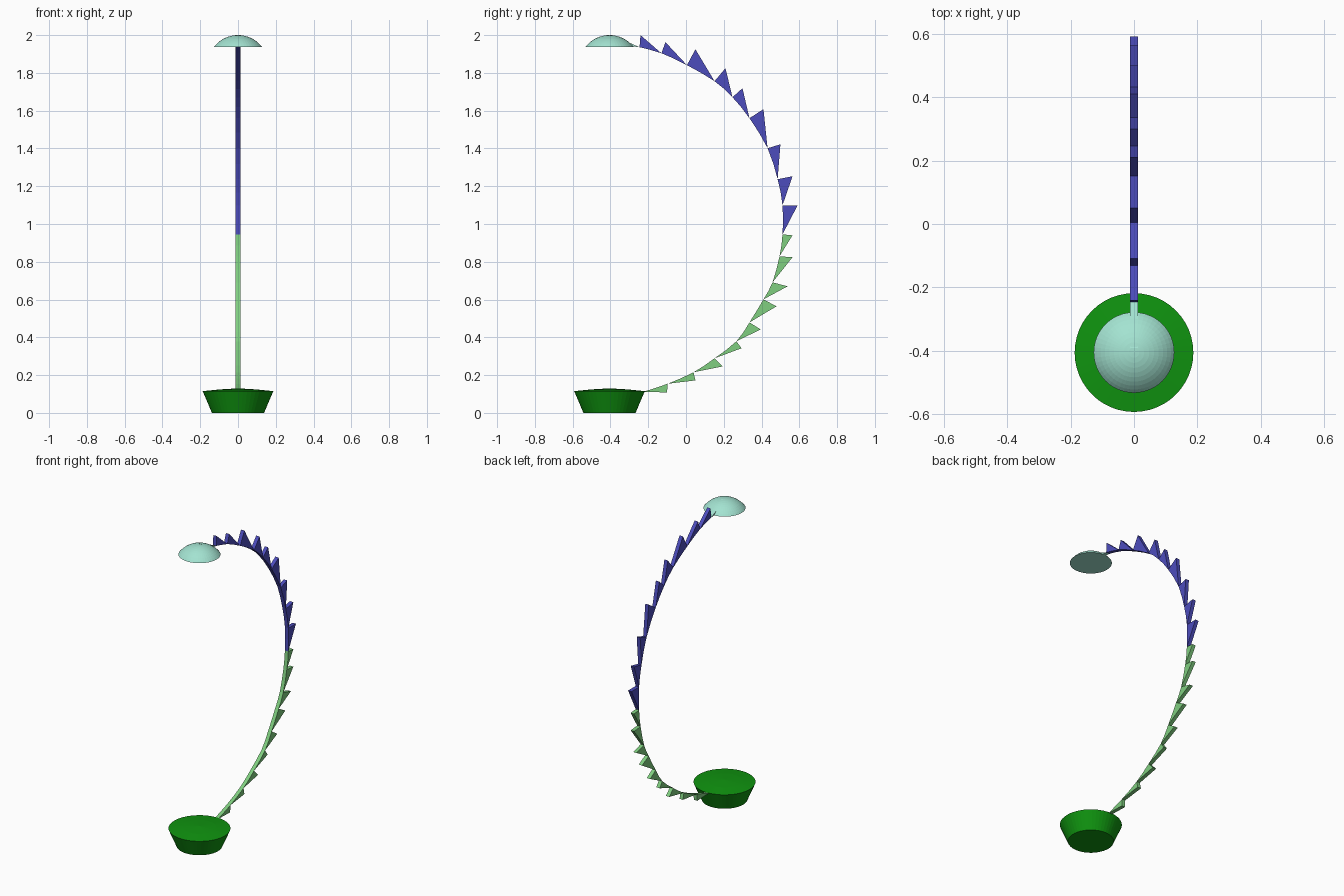
import bpy, bmesh, math
from mathutils import Vector

if "Cube" in bpy.data.objects:
    bpy.data.objects.remove(bpy.data.objects["Cube"])

CY = -0.405      # y of the pot and cap axis
HALF = 0.0125    # half width of the toothed strip


def material(name, rgb):
    lin = [c / 12.92 if c <= 0.04045 else ((c + 0.055) / 1.055) ** 2.4 for c in rgb]
    m = bpy.data.materials.new(name)
    m.diffuse_color = (*lin, 1)
    m.use_nodes = True
    m.node_tree.nodes["Principled BSDF"].inputs["Base Color"].default_value = m.diffuse_color
    return m


dark_green = material("dark green", (0.06, 0.58, 0.06))
light_green = material("light green", (0.50, 0.81, 0.50))
blue = material("indigo blue", (0.30, 0.30, 0.74))
mint = material("mint", (0.64, 0.89, 0.82))


def finish(name, bm, mat):
    bmesh.ops.recalc_face_normals(bm, faces=bm.faces)
    me = bpy.data.meshes.new(name)
    bm.to_mesh(me)
    bm.free()
    me.materials.append(mat)
    ob = bpy.data.objects.new(name, me)
    bpy.context.collection.objects.link(ob)
    return ob


def lathe(name, profile, mat, n=48):
    """Spin an (r, z) profile that starts and ends on the axis."""
    bm = bmesh.new()
    vs = [bm.verts.new((r, CY, z)) for r, z in profile]
    es = [bm.edges.new(p) for p in zip(vs, vs[1:])]
    bmesh.ops.spin(bm, geom=vs + es, cent=(0, CY, 0), axis=(0, 0, 1),
                   angle=math.tau, steps=n, use_duplicate=False)
    bmesh.ops.remove_doubles(bm, verts=bm.verts, dist=1e-5)
    return finish(name, bm, mat)


def add_prism(bm, outline):
    """Extrude a (y, z) outline across the strip width."""
    a = [bm.verts.new((-HALF, y, z)) for y, z in outline]
    b = [bm.verts.new((HALF, y, z)) for y, z in outline]
    bm.faces.new(a)
    bm.faces.new(b[::-1])
    for i in range(len(a)):
        j = (i + 1) % len(a)
        bm.faces.new((a[i], b[i], b[j], a[j]))


# Pot with a slightly raised top
lathe("pot", [(0, 0), (0.138, 0), (0.187, 0.115), (0.1, 0.124), (0, 0.13)], dark_green)

# Domed cap: slice of a sphere, flat underneath
R_CAP, H_CAP = 0.127, 0.062
R = (R_CAP ** 2 + H_CAP ** 2) / (2 * H_CAP)
full = math.asin(R_CAP / R)
arc = [(R * math.sin(full * i / 9), 2 - R + R * math.cos(full * i / 9)) for i in range(9, -1, -1)]
lathe("cap", [(0, 2 - H_CAP)] + arc, mint)

# Curved strip: points where teeth meet, and the tooth tips (y, z)
base = [(-.246, 1.936), (-.13, 1.904), (.005, 1.841), (.151, 1.756), (.246, 1.671),
        (.336, 1.56), (.432, 1.401), (.485, 1.237), (.511, 1.099), (.511, .945),
        (.495, .829), (.458, .691), (.41, .601), (.336, .479), (.267, .379),
        (.151, .289), (.04, .215), (-.098, .154), (-.225, .112)]
tips = [(-.241, 2.0), (-.109, 1.963), (.05, 1.925), (.209, 1.825), (.299, 1.719),
        (.41, 1.608), (.5, 1.422), (.564, 1.253), (.591, 1.099), (.564, .94),
        (.564, .824), (.538, .67), (.479, .564), (.395, .442), (.294, .342),
        (.193, .246), (.05, .172), (-.10, .108)]


def middle(i):
    """Smooth midpoint of the inner edge between base points i and i + 1."""
    p = [Vector(base[max(0, min(k, len(base) - 1))]) for k in range(i - 1, i + 3)]
    return (9 * (p[1] + p[2]) - p[0] - p[3]) / 16


def teeth(name, first, last, mat):
    bm = bmesh.new()
    for i in range(first, last):
        add_prism(bm, [tips[i], base[i], middle(i), base[i + 1]])
    finish(name, bm, mat)


teeth("upper_strip", 0, 9, blue)
teeth("lower_strip", 9, 18, light_green)

# Mint tab joining the cap to the strip, its tip at the cap's crown
bm = bmesh.new()
add_prism(bm, [(-.39, 2.0), (-.395, 1.945), (-.31, 1.943), (-.246, 1.936)])
finish("cap_tab", bm, mint)
